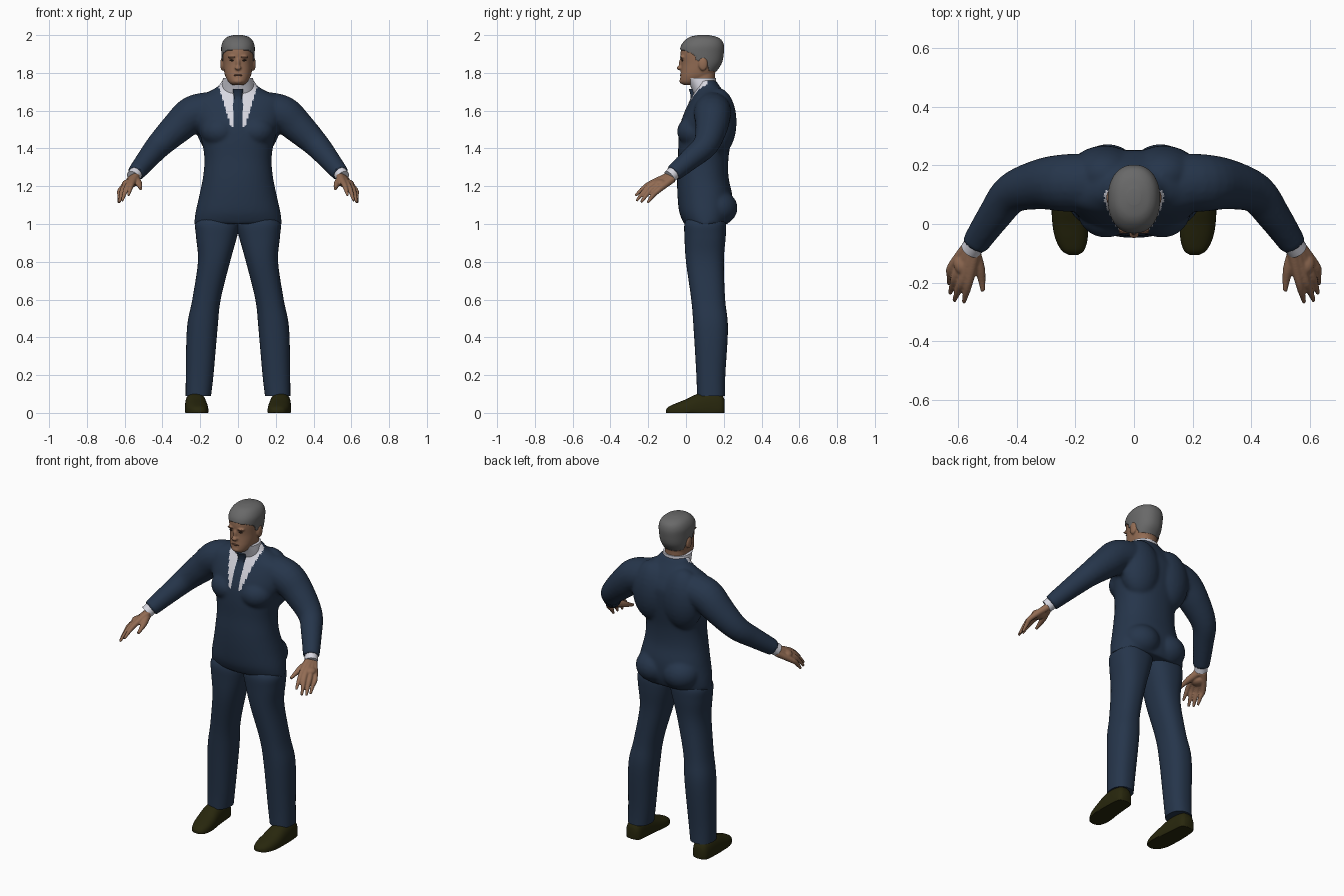
import bpy, bmesh, math
from mathutils import Vector, Matrix

if "Cube" in bpy.data.objects:
    bpy.data.objects.remove(bpy.data.objects["Cube"])


def material(name, rgb):
    m = bpy.data.materials.new(name)
    m.diffuse_color = (*rgb, 1)
    m.use_nodes = True
    m.node_tree.nodes["Principled BSDF"].inputs["Base Color"].default_value = m.diffuse_color
    return m


NAVY = material("navy_cloth", (0.019, 0.036, 0.070))
SHIRT = material("white_cloth", (0.68, 0.68, 0.75))
SKIN = material("brown_skin", (0.29, 0.15, 0.088))
DARK = material("dark_skin", (0.13, 0.06, 0.036))
EYE = material("eye_brown", (0.03, 0.018, 0.012))
HAIR = material("grey_hair", (0.14, 0.14, 0.14))
SHOE = material("dark_olive_leather", (0.021, 0.020, 0.004))


def spline(rows, k=5):
    """Smoothly subdivide a table of equal-length rows."""
    out = []
    for i in range(len(rows) - 1):
        a, b, c, d = (rows[max(i - 1, 0)], rows[i], rows[i + 1], rows[min(i + 2, len(rows) - 1)])
        for j in range(k):
            t = j / k
            out.append([0.5 * (2 * q + (r - p) * t + (2 * p - 5 * q + 4 * r - s) * t * t
                               + (3 * q - p - 3 * r + s) * t ** 3) for p, q, r, s in zip(a, b, c, d)])
    return out + [list(rows[-1])]


def loft(bm, rings):
    vs = [[bm.verts.new(p) for p in ring] for ring in rings]
    n = len(vs[0])
    for a, b in zip(vs, vs[1:]):
        for i in range(n):
            bm.faces.new((a[i], a[(i + 1) % n], b[(i + 1) % n], b[i]))
    bm.faces.new(vs[0])
    bm.faces.new(vs[-1])


def oval(u0, u1, v0, v1, e, n):
    """Rounded cross-section inside the given limits."""
    pts = []
    for i in range(n):
        c, s = math.cos(math.tau * i / n), math.sin(math.tau * i / n)
        pts.append(((u0 + u1) / 2 + (u1 - u0) / 2 * math.copysign(abs(c) ** (2 / e), c),
                    (v0 + v1) / 2 + (v1 - v0) / 2 * math.copysign(abs(s) ** (2 / e), s)))
    return pts


def stack(bm, rows, s=1, e=2.2, n=48, k=5):
    """Upright body from rows of z, x0, x1, y0, y1."""
    loft(bm, [[(s * u, v, z) for u, v in oval(a, b, c, d, e, n)]
              for z, a, b, c, d in spline(rows, k)])


def tube(bm, rows, s=1, n=20, k=4):
    """Round limb from rows of x, y, z, radius."""
    rows = spline(rows, k)
    pts = [Vector((s * r[0], r[1], r[2])) for r in rows]
    rings = []
    for i, p in enumerate(pts):
        t = (pts[min(i + 1, len(pts) - 1)] - pts[max(i - 1, 0)]).normalized()
        u = t.cross(Vector((0, 0, 1))).normalized()
        v = t.cross(u)
        rings.append([p + rows[i][3] * (u * math.cos(math.tau * j / n) + v * math.sin(math.tau * j / n))
                      for j in range(n)])
    loft(bm, rings)


def blob(bm, c, r):
    bmesh.ops.create_uvsphere(bm, u_segments=24, v_segments=16, radius=1,
                              matrix=Matrix.Translation(c) @ Matrix.Diagonal((*r, 1)))


def finish(bm, name, mats, voxel=0, smooth=4, angle=50):
    bmesh.ops.recalc_face_normals(bm, faces=bm.faces)
    me = bpy.data.meshes.new(name)
    bm.to_mesh(me)
    bm.free()
    ob = bpy.data.objects.new(name, me)
    bpy.context.collection.objects.link(ob)
    if voxel:  # fuse overlapping volumes into one skin
        m = ob.modifiers.new("fuse", 'REMESH')
        m.mode, m.voxel_size = 'VOXEL', voxel
        m = ob.modifiers.new("soften", 'SMOOTH')
        m.factor, m.iterations = 0.5, smooth
        dg = bpy.context.evaluated_depsgraph_get()
        me = bpy.data.meshes.new_from_object(ob.evaluated_get(dg))
        ob.modifiers.clear()
        ob.data = me
        me.name = name
    me.materials.clear()
    for m in mats:
        me.materials.append(m)
    bpy.ops.object.select_all(action='DESELECT')
    ob.select_set(True)
    bpy.context.view_layer.objects.active = ob
    bpy.ops.object.shade_smooth_by_angle(angle=math.radians(angle))
    return ob


# Jacket: torso, muscles and sleeves fused
bm = bmesh.new()
torso = [(1.0, .232, -.01, .225), (1.06, .225, -.035, .245), (1.15, .205, -.045, .245),
         (1.25, .185, -.047, .225), (1.35, .178, -.042, .225), (1.45, .195, -.04, .24),
         (1.53, .225, -.03, .25), (1.60, .24, -.005, .25), (1.66, .235, .025, .225),
         (1.70, .155, .045, .20), (1.73, .105, .052, .178), (1.76, .086, .055, .158)]
stack(bm, [(z, -w, w, a, b) for z, w, a, b in torso])
for s in (1, -1):
    tube(bm, [(.15, .14, 1.60, .10), (.24, .14, 1.58, .098), (.32, .135, 1.512, .086),
              (.415, .105, 1.42, .069), (.475, .03, 1.35, .058), (.542, -.068, 1.268, .046)], s)
    blob(bm, (s * .09, .165, 1.085), (.11, .108, .095))   # seat
    blob(bm, (s * .10, .17, 1.54), (.125, .098, .18))     # shoulder blade
    blob(bm, (s * .095, .05, 1.49), (.10, .097, .085))    # chest
jacket = finish(bm, "jacket", [NAVY, SHIRT], voxel=.01)
for p in jacket.data.polygons:  # shirt showing in the open neck, beside the tie
    x, y, z = p.center
    if z > 1.51 and y < .11 and .026 < abs(x) < .036 + (z - 1.51) * .3:
        p.material_index = 1

# Shirt collar and tie knot
bm = bmesh.new()
stack(bm, [(1.65, -.08, .08, .055, .155), (1.72, -.085, .085, .028, .158),
           (1.772, -.08, .08, .002, .158)])
finish(bm, "shirt_collar", [SHIRT])
bm = bmesh.new()
stack(bm, [(1.60, -.026, .026, -.006, .04), (1.66, -.023, .023, .022, .07),
           (1.69, -.025, .025, .022, .07), (1.715, -.028, .028, .014, .06)], e=3, n=24)
finish(bm, "tie_knot", [NAVY])

# Trousers and shoes
for s, side in ((1, "left"), (-1, "right")):
    bm = bmesh.new()
    stack(bm, [(.09, .143, .277, .058, .207), (.2, .13, .276, .055, .208), (.45, .108, .27, .04, .222),
               (.6, .092, .242, .028, .207), (.8, .042, .212, 0, .2), (.93, .006, .222, -.008, .21),
               (1.0, -.01, .226, -.008, .212), (1.04, 0, .2, .01, .2)], s, e=2.3)
    finish(bm, side + "_trouser_leg", [NAVY])
    bm = bmesh.new()
    shoe = [(-.105, .19, .222, 0, .018), (-.09, .17, .247, -.02, .034), (-.05, .158, .268, -.03, .052),
            (0, .158, .278, -.04, .072), (.06, .165, .281, -.05, .1), (.13, .172, .279, -.05, .112),
            (.185, .178, .272, -.05, .1), (.204, .195, .255, 0, .07)]
    loft(bm, [[(s * u, y, max(v, 0)) for u, v in oval(a, b, c, d, 2.5, 32)]
              for y, a, b, c, d in spline(shoe)])
    finish(bm, side + "_shoe", [SHOE])

    # Shirt cuff
    bm = bmesh.new()
    tube(bm, [(.53, -.05, 1.283, .037), (.556, -.088, 1.25, .036)], s)
    finish(bm, side + "_cuff", [SHIRT])

    # Hand: each finger runs from the wrist over its knuckle to the tip
    bm = bmesh.new()
    fingers = [((.56, -.185, 1.215), (.58, -.268, 1.15)), ((.583, -.187, 1.205), (.613, -.262, 1.122)),
               ((.604, -.17, 1.193), (.628, -.238, 1.115)), ((.621, -.145, 1.18), (.632, -.204, 1.112))]
    for i, (knuckle, tip) in enumerate(fingers):
        wrist = (.537 + .008 * i, -.082 + .004 * i, 1.258 - .006 * i)
        mid = [(a + b) / 2 for a, b in zip(knuckle, tip)]
        tube(bm, [(*wrist, .021), (*knuckle, .0155), (mid[0], mid[1], mid[2] + .006, .0125),
                  (*tip, .007)], s, n=14)
    tube(bm, [(.545, -.095, 1.24, .022), (.527, -.15, 1.217, .019), (.519, -.19, 1.20, .013),
              (.515, -.228, 1.185, .008)], s, n=14)
    blob(bm, (s * .577, -.135, 1.213), (.038, .04, .024))
    finish(bm, side + "_hand", [SKIN], voxel=.0045, smooth=3)

# Head, neck, nose, chin and ears fused
skull = [(1.735, .028, -.012, .05), (1.75, .048, -.029, .085), (1.78, .066, -.03, .135),
         (1.81, .074, -.027, .16), (1.85, .079, -.025, .185), (1.90, .083, -.029, .195),
         (1.94, .083, -.022, .196), (1.97, .071, 0, .184), (1.988, .05, .028, .155),
         (1.997, .018, .07, .115)]
bm = bmesh.new()
stack(bm, [(z, -w, w, a, b) for z, w, a, b in skull])
stack(bm, [(1.68, -.066, .066, .045, .15), (1.76, -.064, .064, .025, .152), (1.83, -.064, .064, .02, .155)])
blob(bm, (0, -.026, 1.848), (.011, .012, .032))
blob(bm, (0, -.034, 1.826), (.017, .015, .012))
blob(bm, (0, -.02, 1.757), (.026, .015, .015))
for s in (1, -1):
    blob(bm, (s * .083, .09, 1.847), (.011, .024, .036))
    blob(bm, (s * .03, -.02, 1.884), (.024, .012, .009))
finish(bm, "head", [SKIN], voxel=.005, smooth=3)

# Hair: outer skull shell kept above a hairline that drops behind the ears
HAIRLINE = [(-.1, 1.925), (-.02, 1.922), (.04, 1.90), (.06, 1.862), (.10, 1.868), (.125, 1.81), (.3, 1.795)]


def hairline(y):
    for (a, p), (b, q) in zip(HAIRLINE, HAIRLINE[1:]):
        if y <= b:
            return p + (q - p) * (y - a) / (b - a)


g = .005
bm = bmesh.new()
stack(bm, [(z + .003, -w - g, w + g, a - g, b + g) for z, w, a, b in skull], n=80, k=10)
bmesh.ops.recalc_face_normals(bm, faces=bm.faces)
bald = [f for f in bm.faces if f.calc_center_median().z < hairline(f.calc_center_median().y)]
bmesh.ops.delete(bm, geom=bald, context='FACES')
hair = finish(bm, "hair", [HAIR])
m = hair.modifiers.new("thickness", 'SOLIDIFY')
m.thickness, m.offset = .008, -1

# Face details
bm = bmesh.new()
for s in (1, -1):
    blob(bm, (s * .032, -.0195, 1.866), (.012, .005, .0045))
finish(bm, "eyes", [EYE])
bm = bmesh.new()
for s in (1, -1):
    blob(bm, (s * .033, -.027, 1.884), (.019, .006, .0035))
finish(bm, "eyebrows", [DARK])
bm = bmesh.new()
blob(bm, (0, -.026, 1.787), (.024, .007, .0055))
finish(bm, "lips", [DARK])
